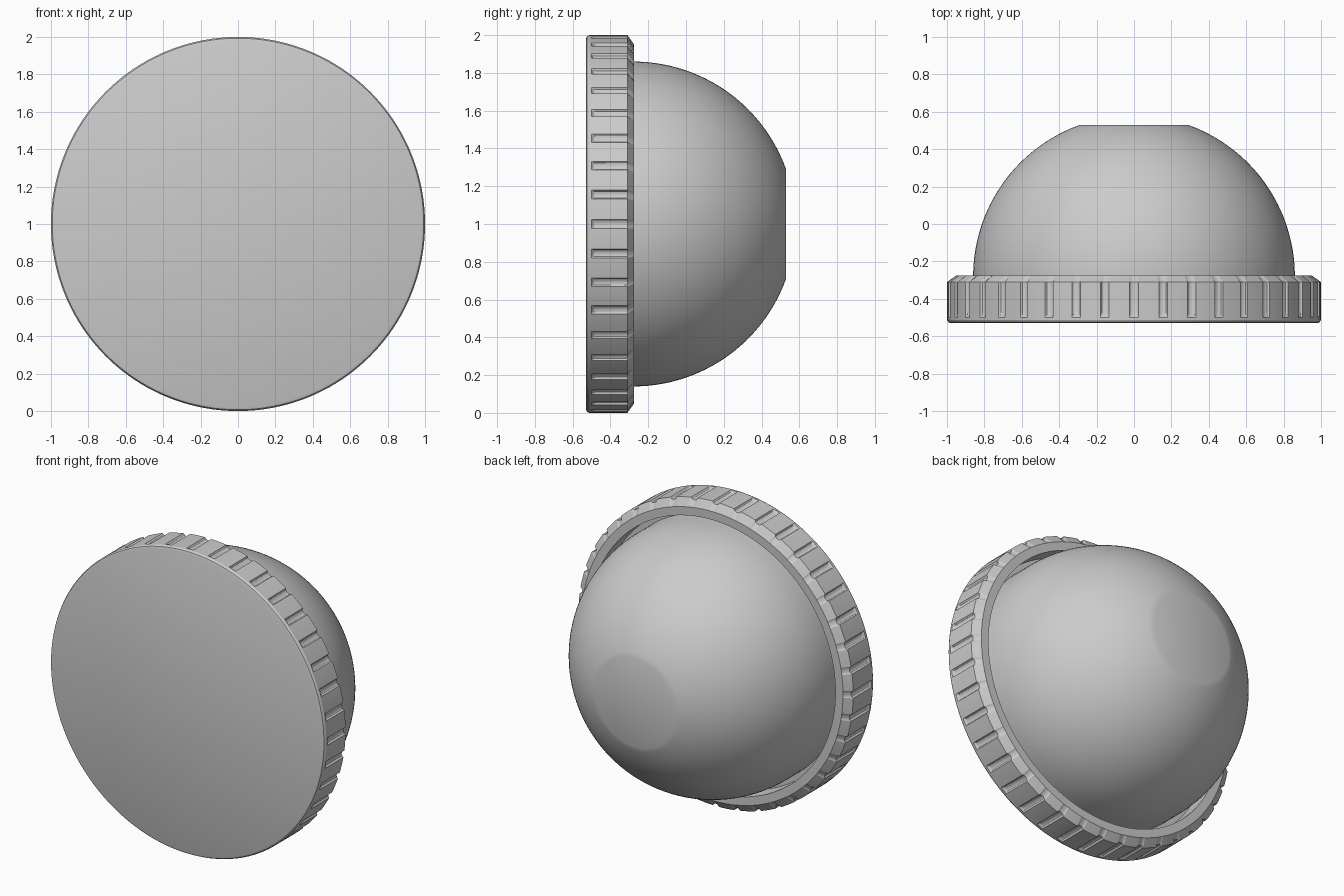
import bpy, bmesh, math

cube = bpy.data.objects.get("Cube")
if cube:
    bpy.data.objects.remove(cube, do_unlink=True)

grey = bpy.data.materials.new("light grey")
grey.use_nodes = True
colour = (0.6, 0.6, 0.6, 1)
grey.diffuse_color = colour
grey.node_tree.nodes["Principled BSDF"].inputs["Base Color"].default_value = colour

NOTCHES = 40
CENTRE_Z = 1.0


def lathe(name, profile, angles, dent=lambda a: 0.0):
    """Turn (radius, y, dent weight) points about the y axis and cap both ends."""
    bm = bmesh.new()
    rings = []
    for radius, y, weight in profile:
        ring = []
        for a in angles:
            r = radius - weight * dent(a)
            ring.append(bm.verts.new((r * math.cos(a), y, CENTRE_Z + r * math.sin(a))))
        rings.append(ring)
    n = len(angles)
    for low, high in zip(rings, rings[1:]):
        for i in range(n):
            j = (i + 1) % n
            bm.faces.new((low[i], low[j], high[j], high[i]))
    bm.faces.new(rings[0])
    bm.faces.new(rings[-1])
    bmesh.ops.recalc_face_normals(bm, faces=bm.faces)
    mesh = bpy.data.meshes.new(name)
    bm.to_mesh(mesh)
    bm.free()
    mesh.materials.append(grey)
    obj = bpy.data.objects.new(name, mesh)
    bpy.context.collection.objects.link(obj)
    bpy.ops.object.select_all(action="DESELECT")
    obj.select_set(True)
    bpy.context.view_layer.objects.active = obj
    bpy.ops.object.shade_smooth_by_angle(angle=math.radians(25))
    return obj


# Lid: flat front, bevelled edges and rounded grip notches round the rim
pitch = math.tau / NOTCHES
half_width = 0.024
steps = [-1, -0.75, -0.4, 0, 0.4, 0.75, 1, 2, 3.3, 4.6, 5.6]
lid_angles = [k * pitch + s * half_width for k in range(NOTCHES) for s in steps if s * half_width < pitch - half_width]


def notch(a):
    offset = (a + pitch / 2) % pitch - pitch / 2
    return 0.016 * math.sqrt(max(0, 1 - (offset / half_width) ** 2))


lid_profile = [
    (0.98, -0.53, 0), (0.993, -0.525, 0), (1.0, -0.512, 0),
    (1.0, -0.5, 0), (1.0, -0.49, 0.7), (1.0, -0.475, 1),
    (1.0, -0.31, 1), (0.95, -0.275, 0),
    (0.895, -0.275, 0), (0.895, -0.4, 0),
]
lathe("grip_lid", lid_profile, lid_angles, notch)

# Dome: half sphere with its tip cut flat, seated in the lid
RADIUS = 0.86
DOME_Y = -0.28
cut = math.acos(0.29 / RADIUS)
arc = [cut * i / 32 for i in range(33)]
dome_profile = [(RADIUS, -0.42, 0)]
dome_profile += [(RADIUS * math.cos(t), DOME_Y + RADIUS * math.sin(t), 0) for t in arc]
lathe("dome_body", dome_profile, [math.tau * i / 128 for i in range(128)])
